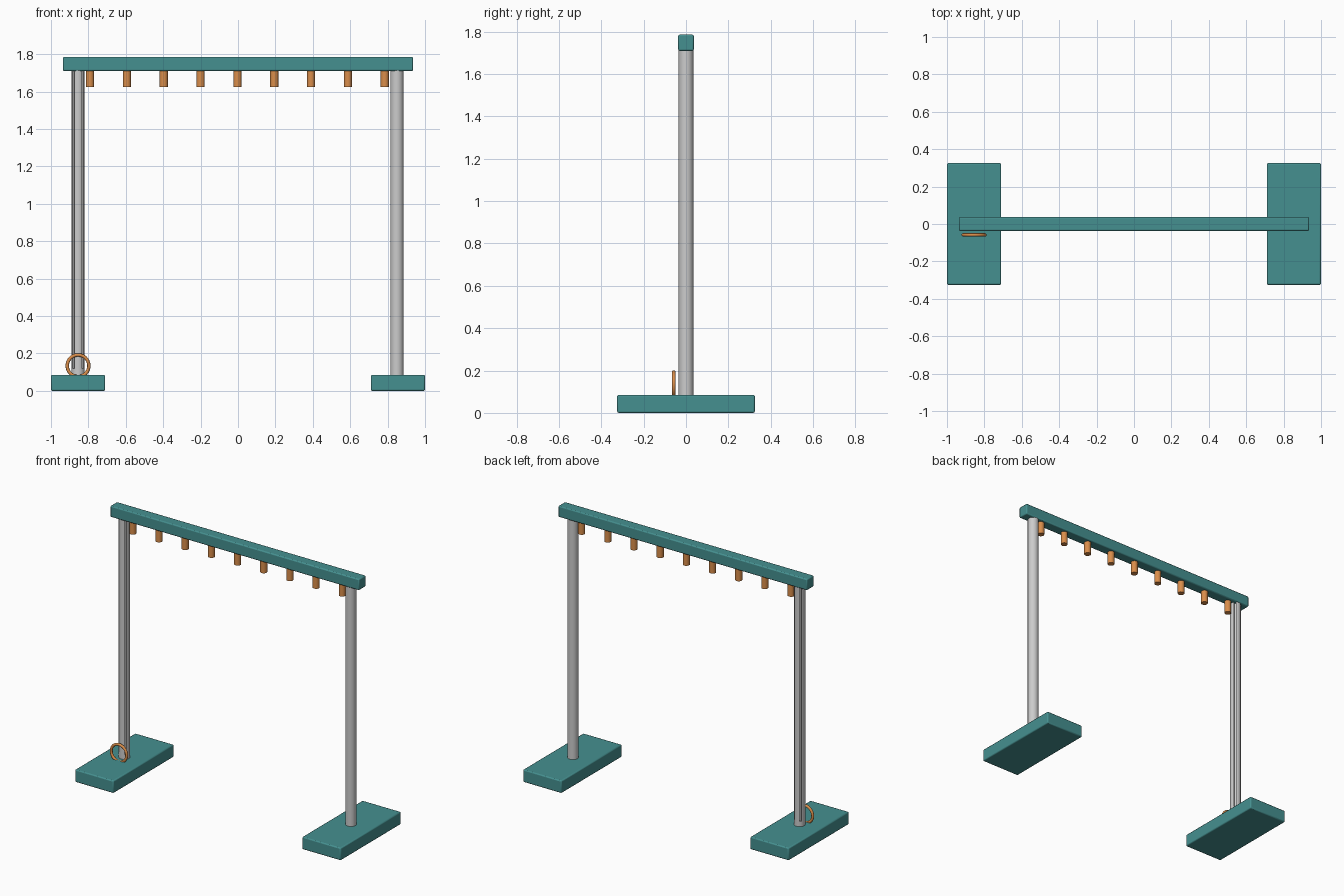
import bpy
import bmesh
from math import sin, cos, pi, radians

if "Cube" in bpy.data.objects:
    bpy.data.objects.remove(bpy.data.objects["Cube"])


def material(name, color):
    m = bpy.data.materials.new(name)
    m.diffuse_color = color
    m.use_nodes = True
    m.node_tree.nodes["Principled BSDF"].inputs["Base Color"].default_value = m.diffuse_color
    return m


TEAL = material("teal", (0.06, 0.28, 0.28, 1))
ORANGE = material("orange", (0.70, 0.27, 0.07, 1))


def finish(ob, name, mat=None):
    ob.name = name
    if mat:
        ob.data.materials.append(mat)
    bpy.ops.object.shade_smooth_by_angle(angle=radians(35))
    return ob


def box(name, lo, hi, mat, bevel=0.007):
    bpy.ops.mesh.primitive_cube_add(size=1, location=[(a + b) / 2 for a, b in zip(lo, hi)])
    ob = bpy.context.object
    ob.scale = [b - a for a, b in zip(lo, hi)]
    bpy.ops.object.transform_apply(location=False, rotation=False, scale=True)
    mod = ob.modifiers.new("bevel", "BEVEL")
    mod.width = bevel
    mod.segments = 2
    return finish(ob, name, mat)


def rod(name, x, r, z0, z1, mat=None, sides=32):
    bpy.ops.mesh.primitive_cylinder_add(vertices=sides, radius=r, depth=z1 - z0,
                                        location=(x, 0, (z0 + z1) / 2))
    return finish(bpy.context.object, name, mat)


def grooved_rod(name, x, r, z0, z1, width, depth):
    # round profile with four diagonal grooves, extruded upwards
    half = math_half = width / 2 / r
    pts = []
    for k in range(4):
        a = pi / 4 + k * pi / 2
        inner = half * r / (r - depth)
        pts += [(r, a - half), (r - depth, a - inner), (r - depth, a + inner), (r, a + half)]
        span = pi / 2 - 2 * half
        pts += [(r, a + half + span * i / 7) for i in range(1, 7)]
    bm = bmesh.new()
    face = bm.faces.new([bm.verts.new((q * cos(t), q * sin(t), 0)) for q, t in pts])
    top = bmesh.ops.extrude_face_region(bm, geom=[face])["geom"]
    bmesh.ops.translate(bm, vec=(0, 0, z1 - z0),
                        verts=[v for v in top if isinstance(v, bmesh.types.BMVert)])
    bmesh.ops.recalc_face_normals(bm, faces=bm.faces)
    mesh = bpy.data.meshes.new(name)
    bm.to_mesh(mesh)
    bm.free()
    ob = bpy.data.objects.new(name, mesh)
    bpy.context.collection.objects.link(ob)
    bpy.ops.object.select_all(action="DESELECT")
    ob.select_set(True)
    bpy.context.view_layer.objects.active = ob
    ob.location = (x, 0, z0)
    return finish(ob, name)


# foot plates
for side, x in (("left", -0.855), ("right", 0.855)):
    box(side + "_foot", (x - 0.145, -0.325, 0), (x + 0.145, 0.325, 0.085), TEAL)

# top beam
box("top_beam", (-0.936, -0.037, 1.71), (0.936, 0.037, 1.786), TEAL)

# posts: plain on the right, grooved on the left above a plain lower end
rod("right_post", 0.85, 0.035, 0.04, 1.72)
rod("left_post_end", -0.855, 0.035, 0.04, 0.12)
grooved_rod("left_post", -0.855, 0.035, 0.12, 1.72, 0.012, 0.015)

# hanging pegs
for i in range(9):
    rod(f"peg_{i + 1}", -0.003 + 0.197 * (i - 4), 0.022, 1.625, 1.72, ORANGE, 24)

# ring in front of the left post, partly sunk in the foot
bpy.ops.mesh.primitive_torus_add(major_radius=0.058, minor_radius=0.009,
                                 major_segments=40, minor_segments=12,
                                 location=(-0.855, -0.058, 0.134), rotation=(pi / 2, 0, 0))
finish(bpy.context.object, "ring", ORANGE)
